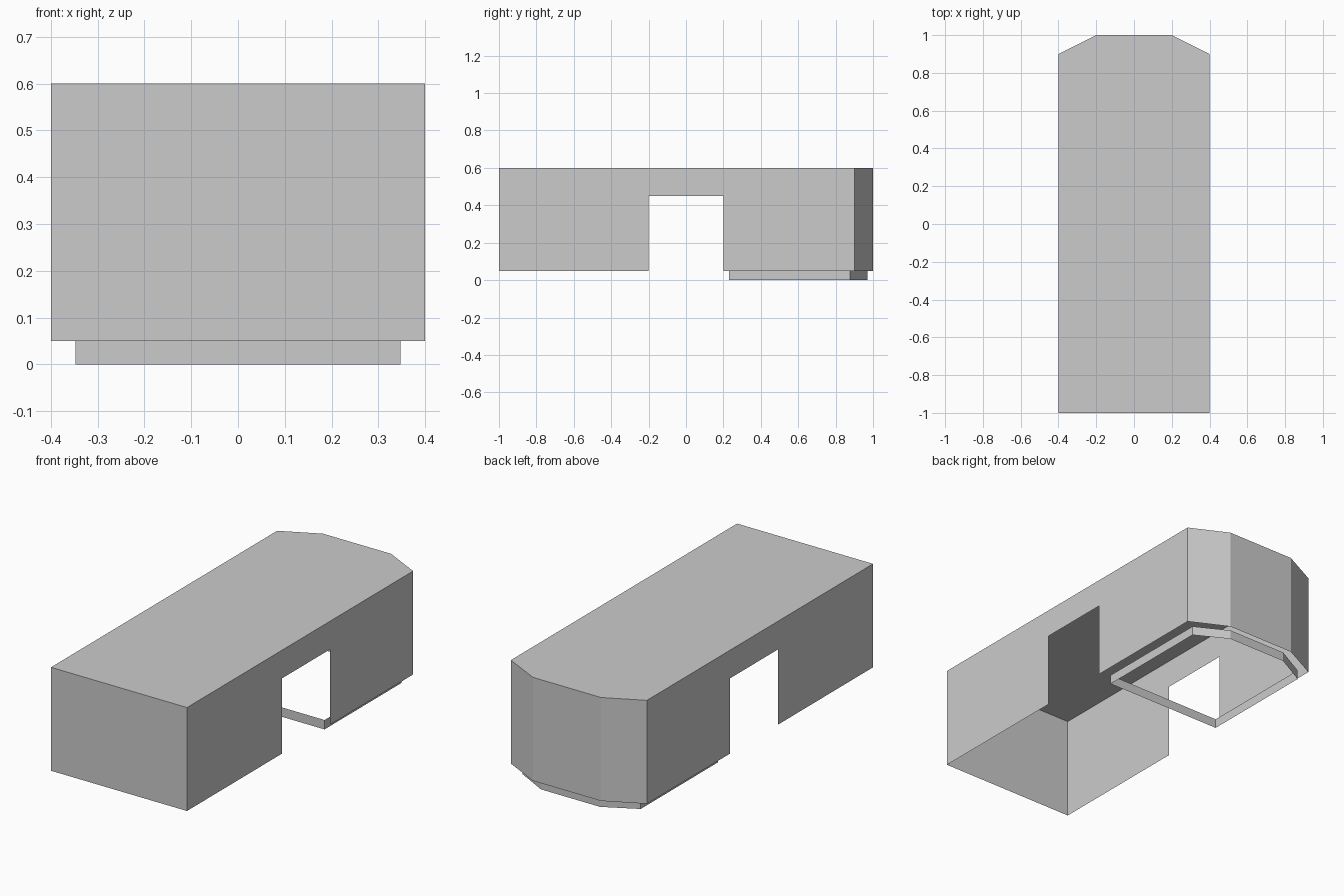
import bpy
import bmesh

if "Cube" in bpy.data.objects:
    bpy.data.objects.remove(bpy.data.objects["Cube"], do_unlink=True)

HALF_W, FRONT, BACK = 0.4, -1.0, 1.0
BASE, LINTEL, TOP = 0.05, 0.45, 0.6
DOOR = 0.2                      # half length of the side openings
SHOULDER_Y, SHOULDER_X = 0.9, 0.2

grey = bpy.data.materials.new("light_grey")
grey.use_nodes = True
colour = (0.6, 0.6, 0.6, 1)
grey.diffuse_color = colour
grey.node_tree.nodes["Principled BSDF"].inputs["Base Color"].default_value = colour


def outline(front):
    """Plan with a square front and a chamfered back."""
    right = [(HALF_W, front), (HALF_W, SHOULDER_Y), (SHOULDER_X, BACK)]
    return right + [(-x, y) for x, y in reversed(right)]


def finish(name, bm):
    mesh = bpy.data.meshes.new(name)
    bm.to_mesh(mesh)
    bm.free()
    mesh.materials.append(grey)
    obj = bpy.data.objects.new(name, mesh)
    bpy.context.collection.objects.link(obj)
    return obj


def add_wall(bm, a, b, low, high):
    """Upright sheet from plan point a to plan point b."""
    corners = [(*a, low), (*b, low), (*b, high), (*a, high)]
    bm.faces.new([bm.verts.new(c) for c in corners])


# Open-bottomed thin shell: roof and walls, with an opening in each long side
bm = bmesh.new()
plan = outline(FRONT)
bm.faces.new([bm.verts.new((x, y, TOP)) for x, y in plan])
for a, b in zip(plan, plan[1:] + plan[:1]):
    if a[0] == b[0]:
        step = 1 if b[1] > a[1] else -1
        stops = [a, (a[0], -DOOR * step), (a[0], DOOR * step), b]
        # piers either side of the opening, lintel above it
        for i, low in enumerate((BASE, LINTEL, BASE)):
            if low == BASE:
                add_wall(bm, stops[i], stops[i + 1], BASE, LINTEL)
        side = [bm.verts.new((*p, LINTEL)) for p in stops]
        side += [bm.verts.new((*p, TOP)) for p in (b, a)]
        bm.faces.new(side)
    else:
        add_wall(bm, a, b, BASE, TOP)
bmesh.ops.remove_doubles(bm, verts=bm.verts, dist=0.0001)
bmesh.ops.dissolve_limit(bm, angle_limit=0.01, verts=bm.verts, edges=bm.edges)
finish("outer_shell", bm)

# Inset skirt band under the rear section
bm = bmesh.new()
mid = (DOOR + BACK) / 2
skirt = [(x * 0.87, mid + (y - mid) * 0.925) for x, y in outline(DOOR)]
for a, b in zip(skirt, skirt[1:] + skirt[:1]):
    add_wall(bm, a, b, 0, BASE)
bmesh.ops.remove_doubles(bm, verts=bm.verts, dist=0.0001)
finish("rear_skirt", bm)
